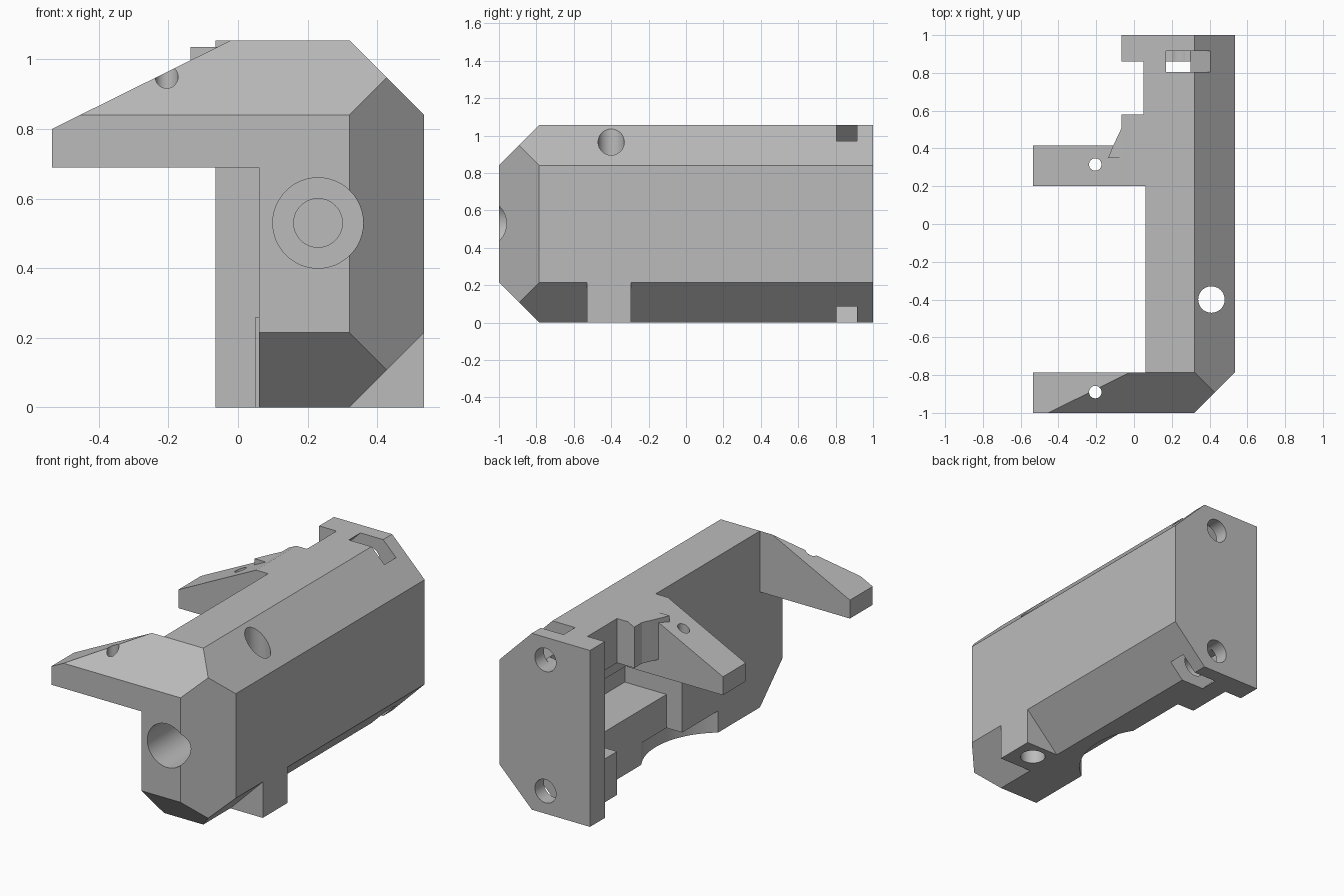
import bpy, bmesh
from math import pi
from mathutils import Matrix, Vector

if "Cube" in bpy.data.objects:
    bpy.data.objects.remove(bpy.data.objects["Cube"])

grey = bpy.data.materials.new("plain grey")
grey.use_nodes = True
colour = (0.5, 0.5, 0.5, 1)
grey.diffuse_color = colour
grey.node_tree.nodes["Principled BSDF"].inputs["Base Color"].default_value = colour

H = 1.055           # overall height
W = 0.535           # half width
C = 0.215           # chamfer size


def finish(name, bm):
    bmesh.ops.recalc_face_normals(bm, faces=bm.faces)
    me = bpy.data.meshes.new(name)
    bm.to_mesh(me)
    bm.free()
    me.materials.append(grey)
    ob = bpy.data.objects.new(name, me)
    bpy.context.collection.objects.link(ob)
    return ob


def box(name, x, y, z, planes=()):
    """Box from ranges, trimmed by (point, outward normal) planes."""
    bm = bmesh.new()
    bmesh.ops.create_cube(bm, size=1)
    for v in bm.verts:
        v.co = [r[0] if c < 0 else r[1] for c, r in zip(v.co, (x, y, z))]
    for co, no in planes:
        bmesh.ops.bisect_plane(bm, geom=bm.verts[:] + bm.edges[:] + bm.faces[:],
                               dist=1e-5, plane_co=co, plane_no=no, clear_outer=True)
        bmesh.ops.holes_fill(bm, edges=[e for e in bm.edges if e.is_boundary])
    return finish(name, bm)


def prism(name, pts, lo, hi, axis):
    """Extrude a profile: xy points along z, or xz points along y."""
    bm = bmesh.new()
    put = (lambda a, b, h: (a, b, h)) if axis == "z" else (lambda a, b, h: (a, h, b))
    face = bm.faces.new([bm.verts.new(put(a, b, lo)) for a, b in pts])
    out = bmesh.ops.extrude_face_region(bm, geom=[face])
    step = Vector(put(0, 0, hi - lo))
    bmesh.ops.translate(bm, vec=step, verts=[v for v in out["geom"] if isinstance(v, bmesh.types.BMVert)])
    return finish(name, bm)


def rod(name, a, b, r, lo, hi, axis, sides=48):
    bm = bmesh.new()
    mid = (lo + hi) / 2
    if axis == "z":
        m = Matrix.Translation((a, b, mid))
    else:
        m = Matrix.Translation((a, mid, b)) @ Matrix.Rotation(pi / 2, 4, "X")
    bmesh.ops.create_cone(bm, cap_ends=True, segments=sides, radius1=r, radius2=r,
                          depth=hi - lo, matrix=m)
    return finish(name, bm)


def combine(target, other, operation):
    mod = target.modifiers.new("join", "BOOLEAN")
    mod.operation, mod.solver, mod.object = operation, "EXACT", other
    with bpy.context.temp_override(object=target, active_object=target):
        bpy.ops.object.modifier_apply(modifier=mod.name)
    bpy.data.objects.remove(other)


# Chamfer planes shared by the housing and the front arm
front_top = ((0, -1, H - C), (0, -1, 1))
front_low = ((0, -1, C), (0, -1, -1))
side_top = ((W, 0, H - C), (1, 0, 1))
side_low = ((W, 0, C), (1, 0, -1))
front_side = ((W, -1 + C, 0), (1, -1, 0))
slope = ((-0.02, 0, H), (-0.255, 0, 0.515))

# Main housing
housing = box("housing", (0.06, W), (-1, 1), (0, H),
              (front_top, front_low, side_top, side_low, front_side))


def add(ob):
    combine(housing, ob, "UNION")


def cut(ob):
    combine(housing, ob, "DIFFERENCE")


# Open side recess and inner cavity
cut(box("side_recess", (-0.2, 0.164), (-0.05, 0.86), (-0.1, 0.69)))
cut(box("cavity", (0, 0.44), (-0.05, 0.86), (0.33, 0.73)))

# Arms, back plate lip, screw bosses and side foot
add(box("front_arm", (-W, 0.2), (-1, -1 + C), (0.69, H), (front_top, slope)))
add(box("rear_arm", (-W, 0.1), (0.2, 0.415), (0.69, H), (slope,)))
add(prism("arm_root", [(0.1, 0.35), (-0.137, 0.35), (-0.11, 0.415), (-0.065, 0.51),
                       (-0.065, 0.58), (0.1, 0.58)], 0.79, H - 0.02, "z"))
add(box("arm_root_top", (-0.065, 0.1), (0.4, 0.58), (0.85, H), (slope,)))
add(box("back_lip", (-0.065, 0.2), (0.86, 1), (0, H)))
for z in ((0, 0.26), (0.79, H)):
    add(box("screw_boss", (0.05, 0.2), (0.58, 0.9), z))
add(box("side_foot", (0.25, W), (-0.53, -0.295), (0, C)))

# Round pocket under the open side
cut(rod("round_pocket", -0.205, -0.043, 0.436, -0.1, 0.13, "z", 96))

# Vertical holes
cut(rod("foot_hole", 0.41, -0.4, 0.07, -0.1, 1.2, "z"))
for y in (-0.89, 0.315):
    cut(rod("arm_hole", -0.205, y, 0.033, 0.5, 1.2, "z", 32))

# Stepped front hole
cut(rod("front_bore", 0.23, 0.53, 0.13, -1.1, -0.3, "y"))
cut(rod("front_pilot", 0.23, 0.53, 0.07, -0.5, 0.1, "y"))

# Back screw holes and slanted nut slots, mirrored top to bottom
slot = [(0.085, 0.97), (0.13, 0.85), (0.3, 0.865), (0.505, 1.07), (0.505, 1.2), (0.315, 1.2)]
for flip in (False, True):
    def up(z):
        return H - z if flip else z
    cut(rod("screw_hole", 0.23, up(0.92), 0.07, 0.62, 1.1, "y", 32))
    cut(prism("nut_slot", [(x, up(z)) for x, z in slot], 0.805, 0.915, "y"))
    cut(box("nut_drop", (0.17, 0.3), (0.805, 0.86), sorted((up(0.7), up(0.9)))))

# Smooth bores, crisp edges
bpy.ops.object.select_all(action="DESELECT")
housing.select_set(True)
bpy.context.view_layer.objects.active = housing
bpy.ops.object.shade_smooth_by_angle(angle=pi / 9)
